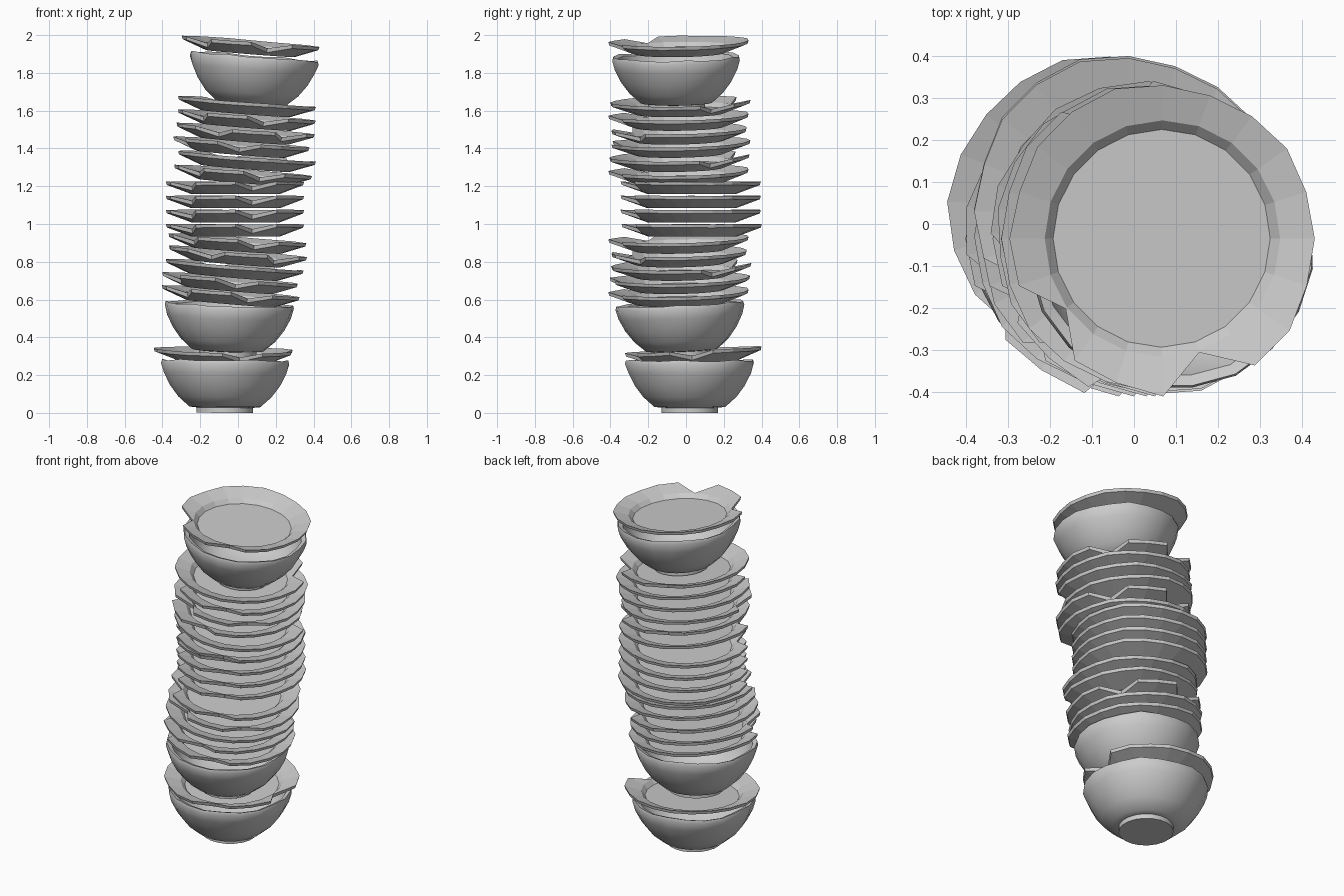
import bpy, math, random
from mathutils import Euler

if "Cube" in bpy.data.objects:
    bpy.data.objects.remove(bpy.data.objects["Cube"])

random.seed(4)
N = 20

def lathe(name, profile, loc, tilt, spin, adjust=None, smooth=False):
    # revolve a closed profile (starts and ends at the axis) and cap it
    verts, faces = [], []
    m = len(profile)
    for i, (r, z) in enumerate(profile):
        for k in range(N):
            rr, zz = adjust(i, k, r, z) if adjust else (r, z)
            a = 2 * math.pi * k / N + math.radians(spin)
            verts.append((rr * math.cos(a), rr * math.sin(a), zz))
    for i in range(m - 1):
        for k in range(N):
            k2 = (k + 1) % N
            faces.append((i*N + k, i*N + k2, (i+1)*N + k2, (i+1)*N + k))
    faces.append(tuple(reversed(range(N))))
    faces.append(tuple((m - 1)*N + k for k in range(N)))
    me = bpy.data.meshes.new(name)
    me.from_pydata(verts, [], faces)
    ob = bpy.data.objects.new(name, me)
    bpy.context.collection.objects.link(ob)
    ob.location = loc
    ob.rotation_euler = Euler((tilt[0], tilt[1], 0))
    if smooth:
        bpy.context.view_layer.objects.active = ob
        ob.select_set(True)
        bpy.ops.object.shade_smooth_by_angle(angle=math.radians(40))
        ob.select_set(False)
    return ob

# plate: underside, rim edge, sloping rim, sunken well (origin at rim height)
PLATE = [(.235, -.066), (.365, -.018), (.37, 0), (.282, -.026), (.26, -.05)]
WOBBLE = [random.uniform(-.012, .008) for _ in range(N)]
CHIPS = (12, 16)

def chip(i, k, r, z):
    if i in (1, 2):
        if k in CHIPS:
            return (.28, -.05) if i == 1 else (.286, -.027)
        return r + WOBBLE[k], z + WOBBLE[k] * .2
    return r, z

# bowl: foot ring, round outer wall, rim, hollow inside (origin at base)
BOWL = [(.152, 0), (.152, .028), (.19, .032), (.25, .085), (.295, .145),
        (.328, .21), (.345, .262), (.34, .28), (.315, .27), (.295, .2),
        (.25, .12), (.17, .065)]

def bowl_rim(i, k, r, z):
    if i in (6, 7, 8):
        return r + WOBBLE[k] * .4, z + WOBBLE[(k * 3) % N] * .5
    return r, z

bowls = [
    ((-.07, .02, 0), (0, .01)),
    ((-.055, -.02, .30), (.045, .035)),
    ((.065, -.05, 1.61), (.01, .08)),
]
for n, (loc, tilt) in enumerate(bowls, 1):
    lathe(f"bowl_{n}", BOWL, loc, tilt, 9 * n, bowl_rim, True)

# x, y, rim z, tilt x, tilt y, spin in degrees
plates = [
    (-.07, .04, .335, .05, .02, 70),
    (-.035, -.035, .645, .02, .085, 0),
    (-.04, -.035, .715, .02, .085, -12),
    (-.02, -.03, .785, .02, .085, 180),
    (0, -.035, .855, .02, .08, 25),
    (0, -.035, .925, .02, .07, 0),
    (-.013, .035, 1.0, 0, 0, 0),
    (-.013, .03, 1.075, 0, 0, 0),
    (-.013, .03, 1.15, 0, 0, 0),
    (-.013, .03, 1.225, 0, 0, 0),
    (.03, -.035, 1.285, .015, .08, 0),
    (.045, -.04, 1.36, .02, .08, 180),
    (.02, -.035, 1.435, .02, .08, -20),
    (.04, -.035, 1.505, .02, .08, 25),
    (.05, -.035, 1.578, .015, .08, 0),
    (.045, -.035, 1.65, .015, .08, 180),
    (.07, -.035, 1.968, .015, .08, 0),
]
for n, (x, y, z, tx, ty, spin) in enumerate(plates, 1):
    lathe(f"plate_{n}", PLATE, (x, y, z), (tx, ty), spin, chip)
